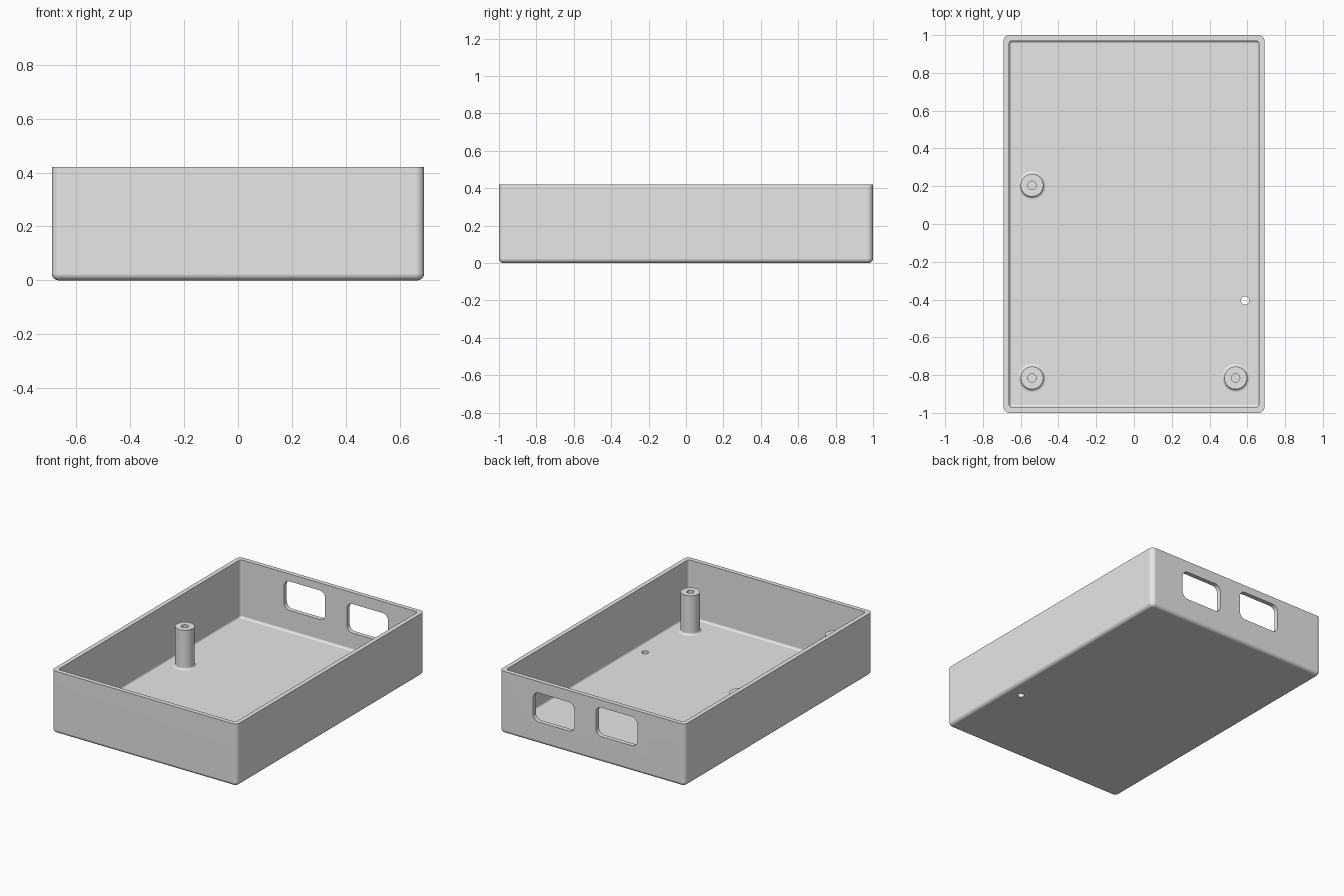
import bpy, bmesh
from math import sin, cos, pi, radians
from mathutils import Vector, Matrix

cube = bpy.data.objects.get("Cube")
if cube:
    bpy.data.objects.remove(cube, do_unlink=True)

WIDTH, LENGTH, HEIGHT = 1.382, 2.0, 0.42
WALL = 0.03
POST_TOP = 0.295
STEPS = 6

grey = bpy.data.materials.new("light_grey")
grey.use_nodes = True
grey.diffuse_color = (0.8, 0.8, 0.8, 1)
grey.node_tree.nodes["Principled BSDF"].inputs["Base Color"].default_value = (0.8, 0.8, 0.8, 1)


def make_object(name, bm):
    bmesh.ops.recalc_face_normals(bm, faces=bm.faces)
    mesh = bpy.data.meshes.new(name)
    bm.to_mesh(mesh)
    bm.free()
    mesh.materials.append(grey)
    obj = bpy.data.objects.new(name, mesh)
    bpy.context.collection.objects.link(obj)
    return obj


def activate(obj):
    bpy.ops.object.select_all(action="DESELECT")
    obj.select_set(True)
    bpy.context.view_layer.objects.active = obj


def finish(obj):
    activate(obj)
    bpy.ops.object.shade_smooth_by_angle(angle=radians(35))
    mod = obj.modifiers.new("flat_face_normals", "WEIGHTED_NORMAL")
    mod.keep_sharp = True


def rounded_rect(w, h, r, z):
    """Closed outline of a rounded rectangle at height z."""
    points = []
    for i, (sx, sy) in enumerate([(1, 1), (-1, 1), (-1, -1), (1, -1)]):
        for s in range(STEPS + 1):
            a = (i + s / STEPS) * pi / 2
            points.append(Vector((sx * (w / 2 - r) + r * cos(a),
                                  sy * (h / 2 - r) + r * sin(a), z)))
    return points


def loft(rings):
    """Skin a stack of outlines and cap both ends."""
    bm = bmesh.new()
    loops = [[bm.verts.new(p) for p in ring] for ring in rings]
    for a, b in zip(loops, loops[1:]):
        for i in range(len(a)):
            j = (i + 1) % len(a)
            bm.faces.new((a[i], a[j], b[j], b[i]))
    bm.faces.new(loops[0])
    bm.faces.new(loops[-1])
    return bm


def fillet_rings(w, h, corner, fillet, z):
    """Outlines that curve from a flat floor at z up into the walls."""
    rings = []
    for s in range(STEPS + 1):
        a = s / STEPS * pi / 2
        inset = fillet * (1 - sin(a))
        rings.append(rounded_rect(w - 2 * inset, h - 2 * inset,
                                  corner - inset, z + fillet * (1 - cos(a))))
    return rings


# Open tray: outer skin, rim, inner skin and floor in one shell
inner_w, inner_l = WIDTH - 2 * WALL, LENGTH - 2 * WALL
rings = fillet_rings(WIDTH, LENGTH, 0.032, 0.025, 0)
rings.append(rounded_rect(WIDTH, LENGTH, 0.032, HEIGHT))
rings.append(rounded_rect(inner_w, inner_l, 0.016, HEIGHT))
rings += reversed(fillet_rings(inner_w, inner_l, 0.016, 0.015, WALL))
tray = make_object("tray", loft(rings))

# Cutters: two rounded windows in the back wall, one small floor hole
cutters = []
for x, z in [(-0.183, 0.272), (0.286, 0.245)]:
    bm = loft([rounded_rect(0.308, 0.196, 0.042, d) for d in (-0.1, 0.1)])
    bm.transform(Matrix.Translation((x, LENGTH / 2, z)) @ Matrix.Rotation(pi / 2, 4, "X"))
    cutters.append(make_object("window_cutter", bm))

bm = bmesh.new()
bmesh.ops.create_cone(bm, cap_ends=True, segments=32, radius1=0.022, radius2=0.022,
                      depth=0.2, matrix=Matrix.Translation((0.588, -0.405, 0)))
cutters.append(make_object("floor_hole_cutter", bm))

activate(tray)
for cutter in cutters:
    cutter.hide_render = True
    mod = tray.modifiers.new("cut", "BOOLEAN")
    mod.operation = "DIFFERENCE"
    mod.solver = "EXACT"
    mod.object = cutter
    bpy.ops.object.modifier_apply(modifier=mod.name)
    bpy.data.objects.remove(cutter, do_unlink=True)
finish(tray)


# Screw posts: turned profile with a flared foot and a blind hole
def screw_post(name, x, y):
    radius, flare, bore = 0.06, 0.015, 0.022
    profile = []
    for s in range(STEPS + 1):
        a = s / STEPS * pi / 2
        profile.append((radius + flare * (1 - sin(a)), WALL + flare * (1 - cos(a))))
    profile += [(radius, POST_TOP), (bore, POST_TOP), (bore, 0.04), (0, 0.04)]
    bm = bmesh.new()
    verts = [bm.verts.new((r, 0, z)) for r, z in profile]
    edges = [bm.edges.new(pair) for pair in zip(verts, verts[1:])]
    bmesh.ops.spin(bm, geom=verts + edges, cent=(0, 0, 0), axis=(0, 0, 1),
                   angle=2 * pi, steps=40)
    bmesh.ops.remove_doubles(bm, verts=bm.verts, dist=0.0001)
    post = make_object(name, bm)
    # The foot is open, so make sure the skin faces outward
    side = max(post.data.polygons, key=lambda f: f.area)
    if side.normal.dot(Vector((side.center.x, side.center.y, 0))) < 0:
        post.data.flip_normals()
    post.location = (x, y, 0)
    finish(post)


screw_post("back_right_post", -0.54, 0.205)
screw_post("front_right_post", -0.54, -0.815)
screw_post("front_left_post", 0.538, -0.815)
